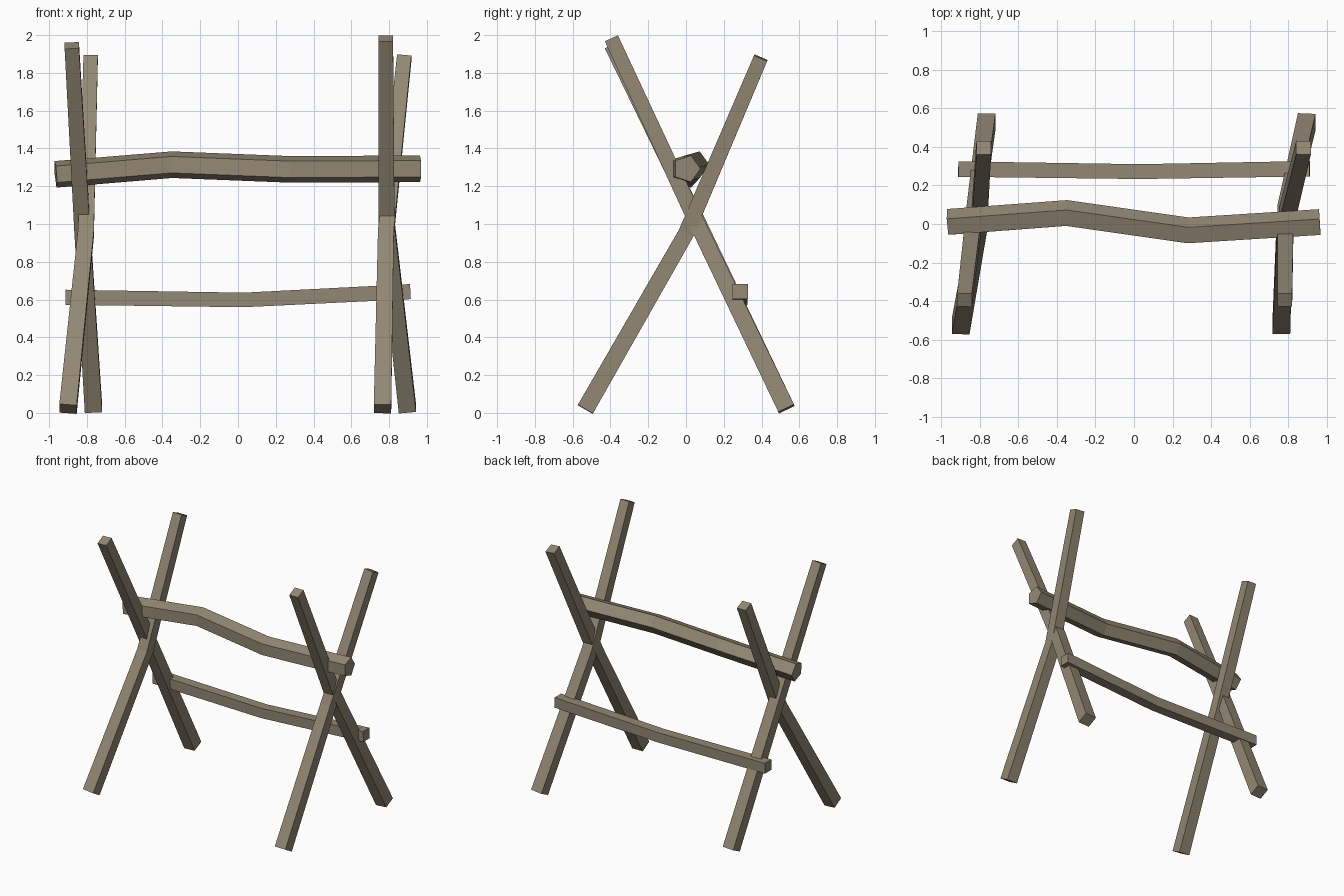
import bpy, math
from mathutils import Vector

if "Cube" in bpy.data.objects:
    bpy.data.objects.remove(bpy.data.objects["Cube"])

wood = bpy.data.materials.new("weathered_wood")
wood.diffuse_color = (0.29, 0.245, 0.175, 1)
wood.use_nodes = True
wood.node_tree.nodes["Principled BSDF"].inputs["Base Color"].default_value = wood.diffuse_color


def beam(name, path, radii, sides, ref, phase=0.0):
    """Sweep a flat-sided section along a short bent path."""
    pts = [Vector(p) for p in path]
    n = len(pts)
    verts, faces = [], []
    for i, p in enumerate(pts):
        t = (pts[min(i + 1, n - 1)] - pts[max(i - 1, 0)]).normalized()
        u = Vector(ref)
        u = (u - t * u.dot(t)).normalized()
        v = t.cross(u)
        for k in range(sides):
            a = phase + 2 * math.pi * k / sides
            verts.append(p + (u * math.cos(a) + v * math.sin(a)) * radii[i])
    for i in range(n - 1):
        for k in range(sides):
            a, b = i * sides + k, i * sides + (k + 1) % sides
            faces.append((a, b, b + sides, a + sides))
    faces.append(tuple(reversed(range(sides))))
    faces.append(tuple(range((n - 1) * sides, n * sides)))
    me = bpy.data.meshes.new(name)
    me.from_pydata(verts, [], faces)
    me.update()
    me.materials.append(wood)
    ob = bpy.data.objects.new(name, me)
    bpy.context.collection.objects.link(ob)
    return ob


# Crossed legs: tapered square poles with a slight bend in the middle
R2 = math.sqrt(2)
leg_radii = [0.046 * R2, 0.042 * R2, 0.038 * R2]
legs = {
    "left_leg_front_foot": [(-0.90, -0.532, 0.021), (-0.805, 0.0, 0.95), (-0.78, 0.396, 1.88)],
    "left_leg_back_foot": [(-0.765, 0.532, 0.021), (-0.825, 0.075, 0.985), (-0.88, -0.395, 1.945)],
    "right_leg_front_foot": [(0.765, -0.532, 0.021), (0.783, 0.0, 0.95), (0.88, 0.396, 1.88)],
    "right_leg_back_foot": [(0.897, 0.532, 0.021), (0.787, 0.06, 1.0), (0.783, -0.395, 1.983)],
}
for name, path in legs.items():
    beam(name, path, leg_radii, 4, (1, 0, 0), math.pi / 4)

# Crooked five-sided top rail resting in the crossings
beam("top_rail",
     [(-0.965, 0.004, 1.263), (-0.35, 0.05, 1.314), (0.28, -0.04, 1.289), (0.965, 0.003, 1.2925)],
     [0.074] * 4, 5, (0, 1, 0))

# Square lower rail joining the back feet
beam("lower_rail",
     [(-0.912, 0.285, 0.612), (0.03, 0.272, 0.598), (0.912, 0.287, 0.642)],
     [0.04 * R2, 0.0385 * R2, 0.04 * R2], 4, (0, 1, 0), math.pi / 4)
